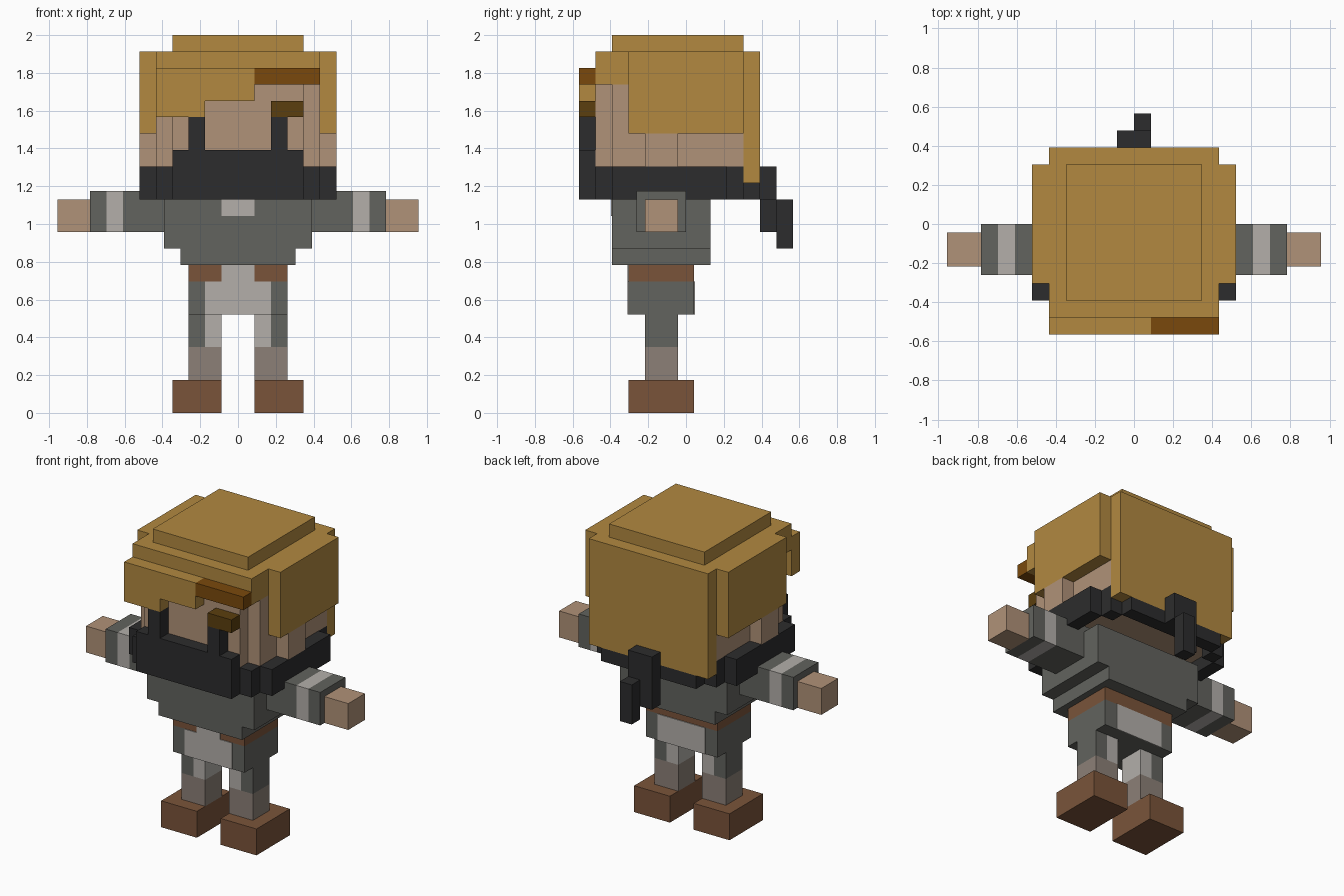
import bpy
import bmesh
from mathutils import Vector

cube = bpy.data.objects.get("Cube")
if cube:
    bpy.data.objects.remove(cube, do_unlink=True)

V = 2 / 23  # one block of the model


def material(name, rgb):
    linear = [((c / 255 + 0.055) / 1.055) ** 2.4 for c in rgb] + [1]
    m = bpy.data.materials.new(name)
    m.use_nodes = True
    m.diffuse_color = linear
    m.node_tree.nodes["Principled BSDF"].inputs["Base Color"].default_value = linear
    return m


HAIR = material("golden_hair", (178, 137, 64))
SHADE = material("dark_hair", (122, 73, 12))
BROW = material("brow_brown", (91, 62, 14))
SKIN = material("skin", (176, 146, 120))
BLACK = material("black_cloth", (44, 44, 45))
GREY = material("grey_cloth", (98, 99, 94))
LIGHT = material("light_cloth", (179, 175, 170))
BROWN = material("brown_leather", (122, 84, 58))
SOCK = material("sock", (140, 128, 119))


def part(name, mat, *boxes, mirror=False):
    """Boxes are (x range, y range, z range) in blocks."""
    bm = bmesh.new()
    for box in boxes:
        sides = [box]
        if mirror:
            (x0, x1), ys, zs = box
            sides.append(((-x1, -x0), ys, zs))
        for ranges in sides:
            low, high = (Vector(r) * V for r in zip(*ranges))
            for v in bmesh.ops.create_cube(bm, size=1)["verts"]:
                v.co = [(a + b) / 2 + c * (b - a) for a, b, c in zip(low, high, v.co)]
    mesh = bpy.data.meshes.new(name)
    bm.to_mesh(mesh)
    bm.free()
    mesh.materials.append(mat)
    obj = bpy.data.objects.new(name, mesh)
    bpy.context.collection.objects.link(obj)
    return obj


FRONT = (-6.5, -5.5)  # layer in front of the face
THIN = 0.06           # painted plates

# Head and ears
part("head", SKIN,
     ((-4, 4), (-5.5, 3.5), (14, 20)),
     ((-5, 5), (-4.5, 2.5), (14, 15)),
     ((-5, 5), (-4.5, 3.5), (15, 20)))
part("ears", SKIN, ((5, 6), (-2.5, -.5), (15, 17)), mirror=True)

# Hair cap, back, sides and fringe
part("hair_cap", HAIR,
     ((-4, 4), (-4.5, 3.5), (22, 23)),
     ((-5, 5), (-5.5, 3.5), (20, 22)))
part("hair_back", HAIR, ((-5, 5), (3.5, 4.5), (14, 22)))
part("hair_sides", HAIR, ((5, 6), (-3.5, 3.5), (17, 22)), mirror=True)
part("fringe", HAIR,
     ((-5, -2), FRONT, (18, 21)),
     ((-2, 1), FRONT, (19, 21)))
part("fringe_dark_lock", SHADE, ((1, 5), FRONT, (20, 21)))
part("brow", BROW, ((2, 4), FRONT, (18, 19)))

# Scarf ring, face straps and hanging tails
part("scarf_front", BLACK, ((-4, 4), FRONT, (13, 16)))
part("scarf_sides", BLACK,
     ((4, 5), (-5.5, -4.5), (13, 15)),
     ((5, 6), (-4.5, 2.5), (13, 15)),
     ((4, 5), (2.5, 3.5), (13, 15)), mirror=True)
part("scarf_back", BLACK, ((-4, 4), (3.5, 4.5), (13, 14)))
part("face_straps", BLACK, ((2, 3), FRONT, (16, 18)), mirror=True)
part("scarf_tails", BLACK,
     ((-1, 1), (4.5, 5.5), (13, 15)),
     ((-1, 0), (4.5, 5.5), (11, 13)),
     ((0, 1), (5.5, 6.5), (10, 13)))

# Torso
part("torso", GREY,
     ((-4.5, 4.5), (-4.5, 1.5), (10, 13)),
     ((-3.5, 3.5), (-4.5, 1.5), (9, 10)))
part("collar_patch", LIGHT, ((-1, 1), (-4.5 - THIN, -4.5), (12, 13)))

# Arms
part("sleeves", GREY,
     ((4, 7), (-3, 0), (11, 13.5)),
     ((8, 9), (-3, 0), (11, 13.5)), mirror=True)
part("sleeve_bands", LIGHT, ((7, 8), (-3, 0), (11, 13.5)), mirror=True)
part("hands", SKIN, ((9, 11), (-2.5, -.5), (11, 13)), mirror=True)

# Hips and belt
part("hips", GREY, ((-3, 3), (-3.5, .5), (6, 8)))
part("belt", BROWN, ((-3, 3), (-3.5, .5), (8, 9)))
part("hip_panels", LIGHT,
     ((-2, 2), (-3.5 - THIN, -3.5), (6, 8)),
     ((-2, 2), (.5, .5 + THIN), (6, 8)),
     ((-1, 1), (-3.5 - THIN, -3.5), (8, 9)))

# Legs and boots
LEG = (-2.5, -.5)
part("trouser_outer", GREY, ((2, 3), LEG, (4, 6)), mirror=True)
part("trouser_inner", LIGHT, ((1, 2), LEG, (4, 6)), mirror=True)
part("socks", SOCK, ((1, 3), LEG, (2, 4)), mirror=True)
part("boots", BROWN, ((1, 4), (-3.5, .5), (0, 2)), mirror=True)
